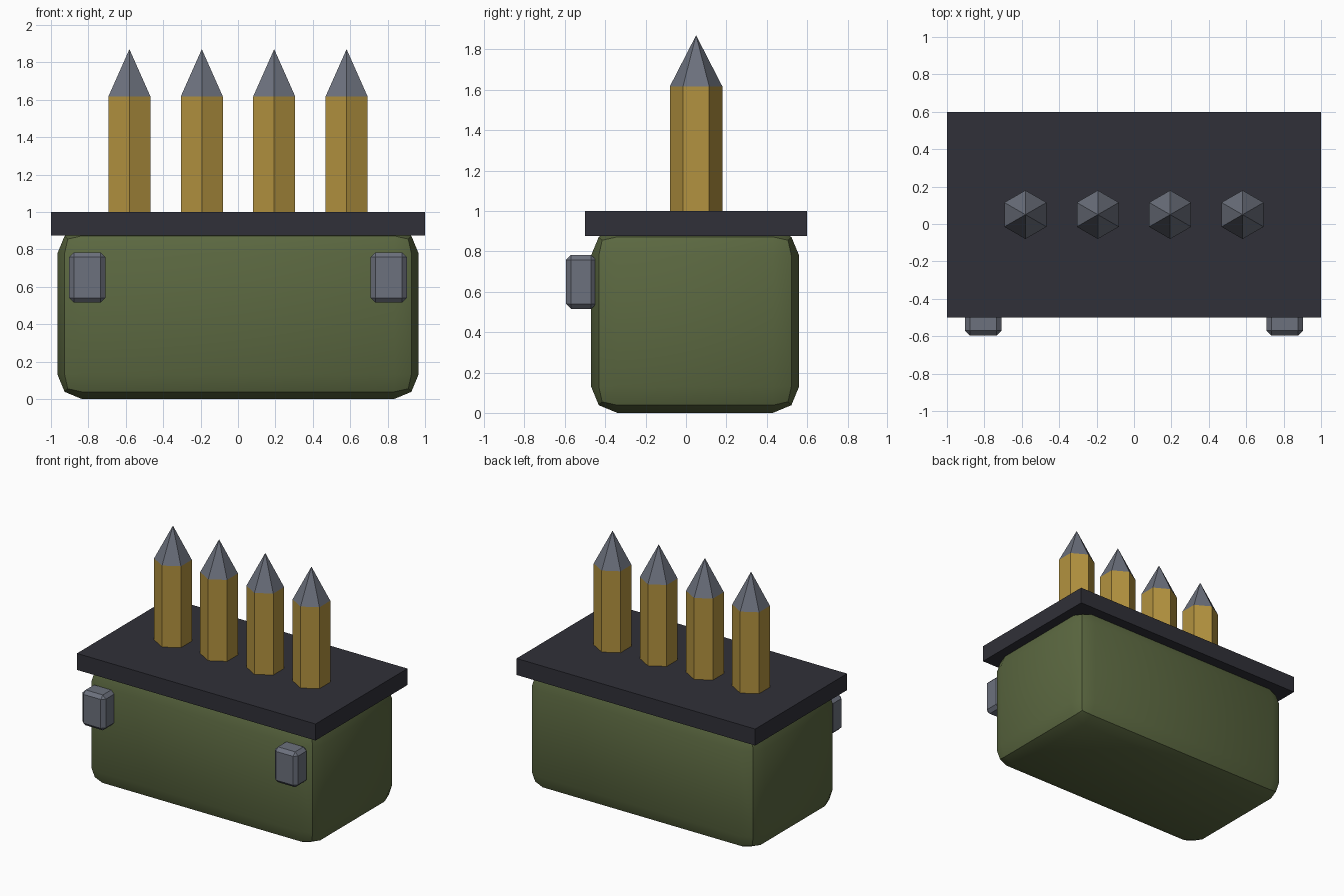
import bpy
import math

if "Cube" in bpy.data.objects:
    bpy.data.objects.remove(bpy.data.objects["Cube"], do_unlink=True)


def make_material(name, rgb):
    mat = bpy.data.materials.new(name)
    mat.use_nodes = True
    mat.diffuse_color = (*rgb, 1)
    mat.node_tree.nodes["Principled BSDF"].inputs["Base Color"].default_value = (*rgb, 1)
    return mat


olive = make_material("olive green", (0.105, 0.138, 0.052))
charcoal = make_material("charcoal", (0.03, 0.03, 0.04))
steel = make_material("steel grey", (0.15, 0.165, 0.205))
brass = make_material("brass", (0.45, 0.29, 0.05))


def finish(name, mat):
    obj = bpy.context.object
    obj.name = name
    obj.data.materials.append(mat)
    return obj


def box(name, low, high, mat, bevel=0, segments=1):
    """Box between two corners, with optional rounded edges."""
    centre = [(a + b) / 2 for a, b in zip(low, high)]
    bpy.ops.mesh.primitive_cube_add(size=1, location=centre)
    obj = finish(name, mat)
    obj.scale = [b - a for a, b in zip(low, high)]
    bpy.ops.object.transform_apply(location=False, rotation=False, scale=True)
    if bevel:
        mod = obj.modifiers.new("rounded edges", "BEVEL")
        mod.width = bevel
        mod.segments = segments
        bpy.ops.object.modifier_apply(modifier=mod.name)
        bpy.ops.object.shade_smooth_by_angle(angle=math.radians(30))
    return obj


def hex_part(name, x, bottom, top, tip_radius, mat):
    """Six-sided shaft or point standing on the lid's row line."""
    bpy.ops.mesh.primitive_cone_add(
        vertices=6, radius1=0.13, radius2=tip_radius, depth=top - bottom,
        location=(x, 0.05, (bottom + top) / 2))
    return finish(name, mat)


# Case and lid
box("pouch_body", (-0.965, -0.47, 0), (0.965, 0.56, 0.91), olive, 0.13, 2)
box("lid", (-1, -0.5, 0.875), (1, 0.6, 1), charcoal)

# Front clasps
for side, sign in (("left", 1), ("right", -1)):
    x = sign * 0.806
    box(f"clasp_{side}", (x - 0.097, -0.595, 0.515), (x + 0.097, -0.445, 0.783),
        steel, 0.025)

# Row of cartridges
for i in range(4):
    x = (i - 1.5) * 0.387
    hex_part(f"cartridge_case_{i + 1}", x, 0.97, 1.617, 0.13, brass)
    hex_part(f"cartridge_tip_{i + 1}", x, 1.617, 1.87, 0, steel)
